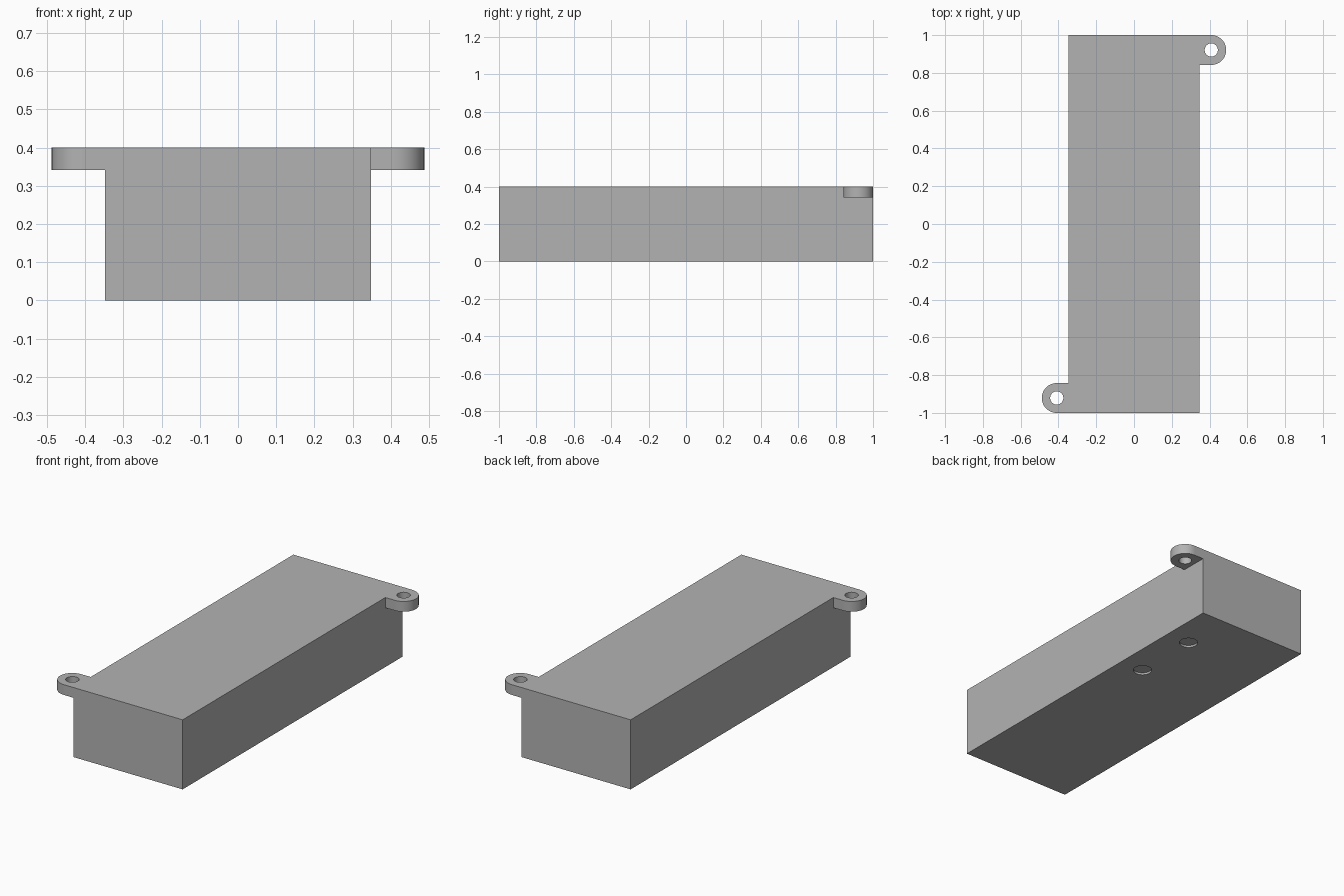
import bpy, bmesh
from math import pi, cos, sin, radians

cube = bpy.data.objects.get("Cube")
if cube:
    bpy.data.objects.remove(cube, do_unlink=True)

HALF_W, HALF_L, HEIGHT = 0.348, 1.0, 0.4
TAB_Z, TAB_X, TAB_R, HOLE_R = 0.341, 0.409, 0.079, 0.035
TAB_Y = HALF_L - TAB_R

grey = bpy.data.materials.new("plain grey")
grey.use_nodes = True
colour = (0.45, 0.45, 0.45, 1)
grey.diffuse_color = colour
grey.node_tree.nodes["Principled BSDF"].inputs["Base Color"].default_value = colour


def prism(name, outline, z0, z1):
    """Extrude a counter-clockwise xy outline from z0 to z1."""
    bm = bmesh.new()
    base = bm.faces.new([bm.verts.new((x, y, z0)) for x, y in outline])
    top = bmesh.ops.extrude_face_region(bm, geom=[base])["geom"]
    bmesh.ops.translate(bm, vec=(0, 0, z1 - z0),
                        verts=[g for g in top if isinstance(g, bmesh.types.BMVert)])
    bmesh.ops.recalc_face_normals(bm, faces=bm.faces)
    mesh = bpy.data.meshes.new(name)
    bm.to_mesh(mesh)
    bm.free()
    mesh.materials.append(grey)
    obj = bpy.data.objects.new(name, mesh)
    bpy.context.collection.objects.link(obj)
    return obj


def arc(x, y, r, start, end, n):
    angles = [start + (end - start) * i / n for i in range(n + 1)]
    return [(x + r * cos(a), y + r * sin(a)) for a in angles]


def circle(x, y, r):
    return arc(x, y, r, 0, 2 * pi, 48)[:-1]


def combine(body, tool, operation):
    mod = body.modifiers.new(tool.name, 'BOOLEAN')
    mod.operation, mod.object, mod.solver = operation, tool, 'EXACT'
    bpy.context.view_layer.objects.active = body
    bpy.ops.object.modifier_apply(modifier=mod.name)
    bpy.data.objects.remove(tool, do_unlink=True)


# Main box
body = prism("case_body", [(-HALF_W, -HALF_L), (HALF_W, -HALF_L),
                           (HALF_W, HALF_L), (-HALF_W, HALF_L)], 0, HEIGHT)

# Rounded screw tabs on opposite corners, flush with the top and ends
for side, label in ((1, "back"), (-1, "front")):
    shape = arc(TAB_X, TAB_Y, TAB_R, -pi / 2, pi / 2, 24)
    shape += [(HALF_W - 0.1, HALF_L), (HALF_W - 0.1, HALF_L - 2 * TAB_R)]
    tab = prism(label + "_tab", [(side * x, side * y) for x, y in shape], TAB_Z, HEIGHT)
    combine(body, tab, 'UNION')
    hole = prism(label + "_screw_hole", circle(side * TAB_X, side * TAB_Y, HOLE_R),
                 TAB_Z - 0.05, HEIGHT + 0.05)
    combine(body, hole, 'DIFFERENCE')

# Two shallow round recesses in the underside
for y in (0.70, 0.31):
    combine(body, prism("recess", circle(0.2, y, 0.05), -0.05, 0.012), 'DIFFERENCE')

# Smooth the curved walls, keep the broad faces flat
bpy.ops.object.select_all(action='DESELECT')
body.select_set(True)
bpy.context.view_layer.objects.active = body
bpy.ops.object.shade_smooth_by_angle(angle=radians(30))
for face in body.data.polygons:
    n = face.normal
    face.use_smooth = max(abs(n.x), abs(n.y), abs(n.z)) < 0.9999
